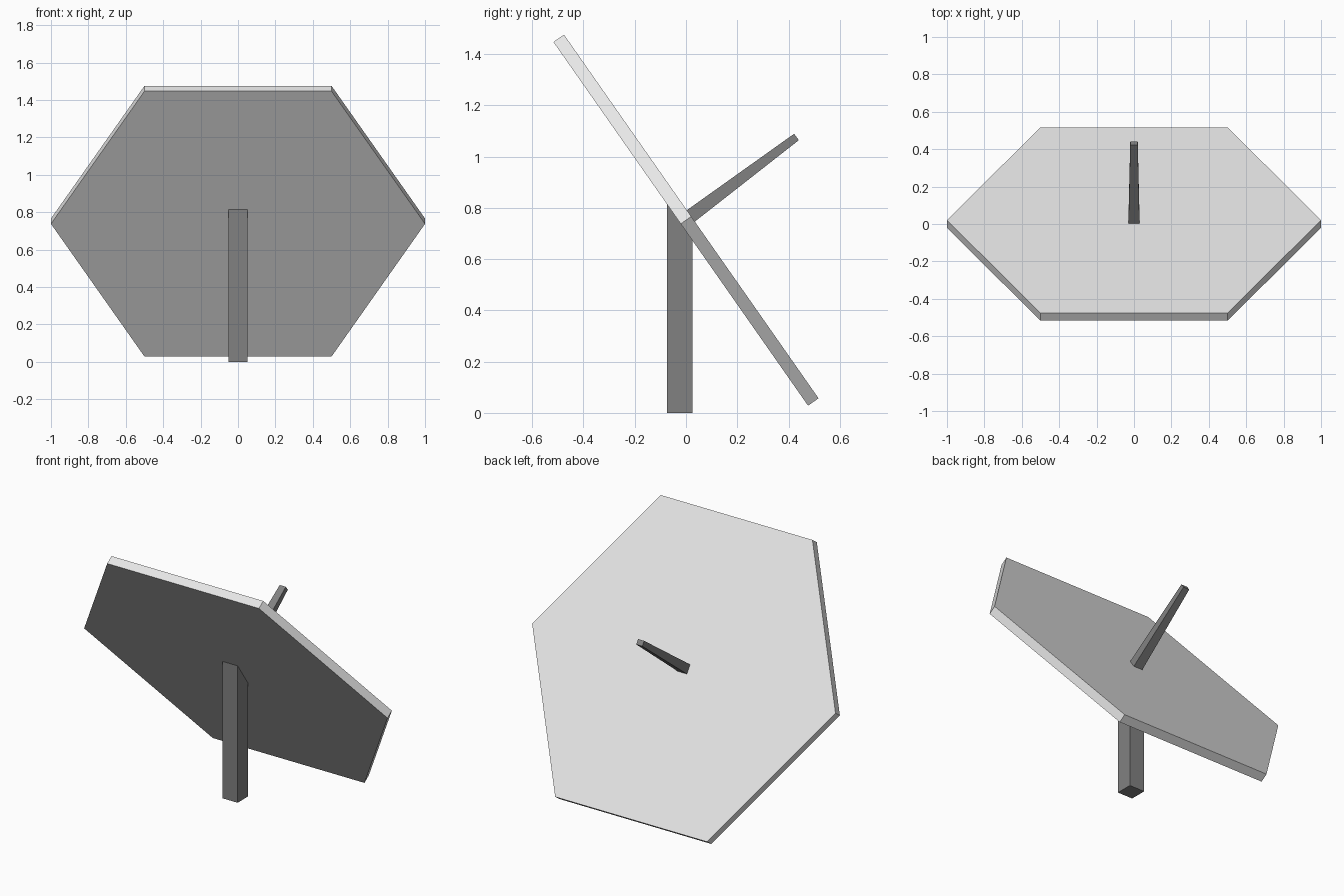
import bpy, bmesh, math
from mathutils import Vector, Matrix

if "Cube" in bpy.data.objects:
    bpy.data.objects.remove(bpy.data.objects["Cube"])

TILT = math.radians(55)          # lean of the plate towards the back
CENTRE = Vector((0, 0, 0.752))   # middle of the plate


def material(name, value):
    m = bpy.data.materials.new(name)
    m.diffuse_color = (value, value, value, 1)
    m.use_nodes = True
    m.node_tree.nodes["Principled BSDF"].inputs["Base Color"].default_value = m.diffuse_color
    return m


light_grey = material("light grey", 0.8)
dark_grey = material("dark grey", 0.22)


def add_object(name, bm, mat):
    bmesh.ops.recalc_face_normals(bm, faces=bm.faces)
    mesh = bpy.data.meshes.new(name)
    bm.to_mesh(mesh)
    bm.free()
    mesh.materials.append(mat)
    obj = bpy.data.objects.new(name, mesh)
    bpy.context.collection.objects.link(obj)
    return obj


# Tilted hexagonal dial plate, corners on the x axis
bm = bmesh.new()
ring = [bm.verts.new((math.cos(i * math.pi / 3), math.sin(i * math.pi / 3), -0.025))
        for i in range(6)]
base = bm.faces.new(ring)
ext = bmesh.ops.extrude_face_region(bm, geom=[base], use_keep_orig=True)
top = [g for g in ext["geom"] if isinstance(g, bmesh.types.BMVert)]
bmesh.ops.translate(bm, verts=top, vec=(0, 0, 0.05))
bmesh.ops.transform(bm, verts=bm.verts,
                    matrix=Matrix.Translation(CENTRE) @ Matrix.Rotation(-TILT, 4, 'X'))
add_object("dial_plate", bm, light_grey)

# Square post, its top cut to the slope and sunk into the plate
bm = bmesh.new()
bmesh.ops.create_cube(bm, size=1)
for v in bm.verts:
    y = v.co.y * 0.1 - 0.025
    z = CENTRE.z - 0.015 - y * math.tan(TILT) if v.co.z > 0 else 0
    v.co = (v.co.x * 0.1, y, z)
add_object("post", bm, dark_grey)

# Tapered pointer standing out of the plate's upper face
foot, tip = Vector((0, 0.006, 0.759)), Vector((0, 0.431, 1.0765))
axis = tip - foot
bm = bmesh.new()
bmesh.ops.create_cube(bm, size=2)
for v in bm.verts:
    half_x, half_y = (0.02, 0.0155) if v.co.z > 0 else (0.03, 0.0275)
    v.co = (v.co.x * half_x, v.co.y * half_y, axis.length if v.co.z > 0 else 0)
lean = math.atan2(axis.y, axis.z)
bmesh.ops.transform(bm, verts=bm.verts,
                    matrix=Matrix.Translation(foot) @ Matrix.Rotation(-lean, 4, 'X'))
add_object("pointer", bm, dark_grey)
